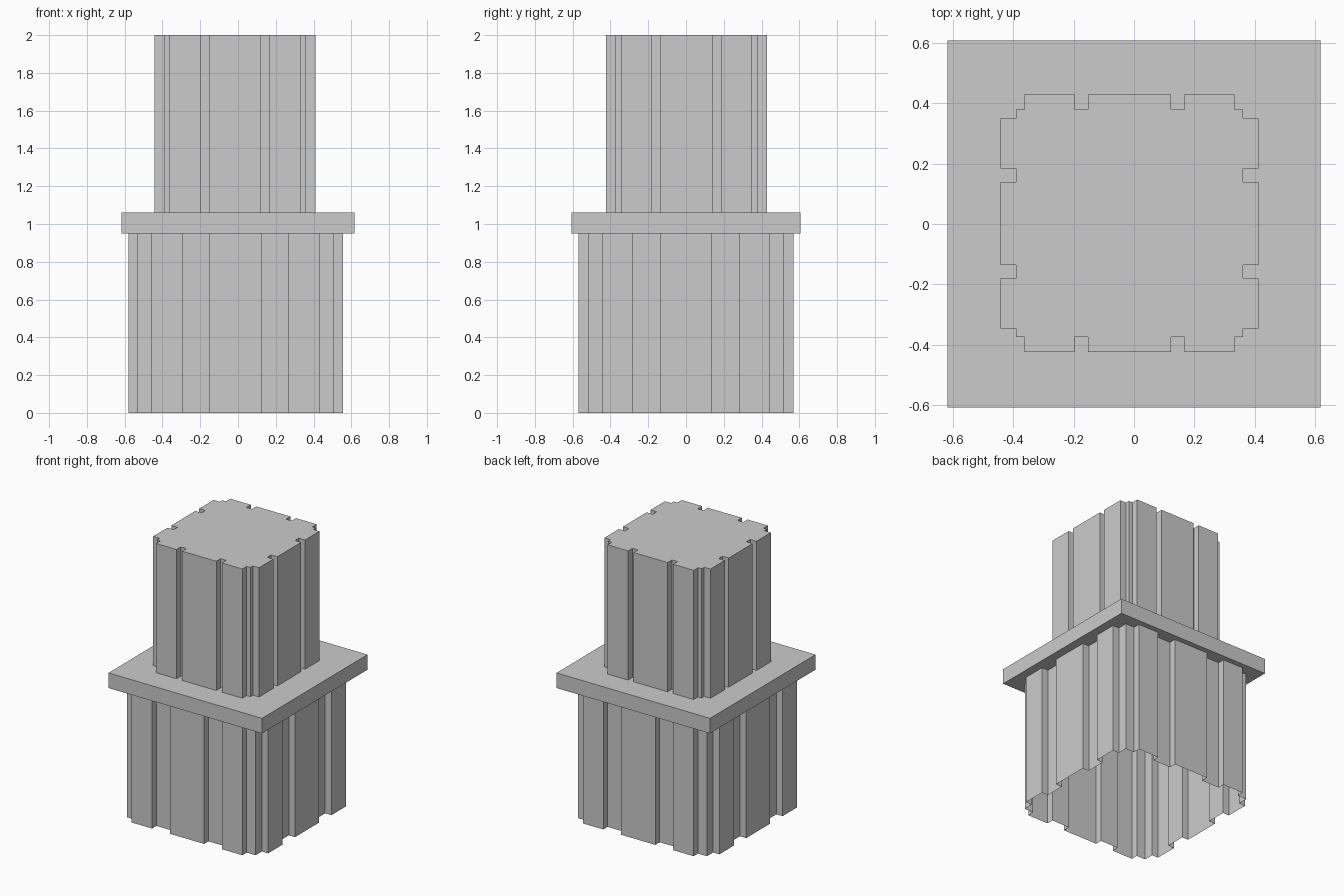
import bpy, bmesh
from mathutils import Matrix

if "Cube" in bpy.data.objects:
    bpy.data.objects.remove(bpy.data.objects["Cube"])


def grooved_shaft(name, center, h, a, b, c, z0, z1, cap, d=0.05):
    """Square shaft with two grooves (a..b) per side and stepped corners."""
    i = h - d
    side = [(i, -i), (i, -c), (h, -c), (h, -b), (i, -b), (i, -a), (h, -a),
            (h, a), (i, a), (i, b), (h, b), (h, c), (i, c)]
    outline = []
    for _ in range(4):
        outline += side
        side = [(-y, x) for x, y in side]
    bm = bmesh.new()
    cx, cy = center
    low = [bm.verts.new((cx + x, cy + y, z0)) for x, y in outline]
    top = [bm.verts.new((cx + x, cy + y, z1)) for x, y in outline]
    n = len(outline)
    for k in range(n):
        j = (k + 1) % n
        bm.faces.new((low[k], low[j], top[j], top[k]))
    if cap:
        bm.faces.new(top)
    finish(bm, name)


def finish(bm, name):
    mesh = bpy.data.meshes.new(name)
    bm.to_mesh(mesh)
    bm.free()
    bpy.context.collection.objects.link(bpy.data.objects.new(name, mesh))


# Lower shaft, open underneath
grooved_shaft("lower_shaft", (-0.013, 0), 0.568, 0.138, 0.281, 0.446, 0, 0.95, False)

# Ledge slab between the shafts
bm = bmesh.new()
bmesh.ops.create_cube(bm, size=1, matrix=Matrix.Translation((0, 0, 1.005))
                      @ Matrix.Diagonal((1.235, 1.213, 0.11, 1)))
finish(bm, "ledge_slab")

# Upper shaft with flat roof
grooved_shaft("upper_shaft", (-0.015, 0.002), 0.426, 0.137, 0.182, 0.347, 1.06, 2, True)
